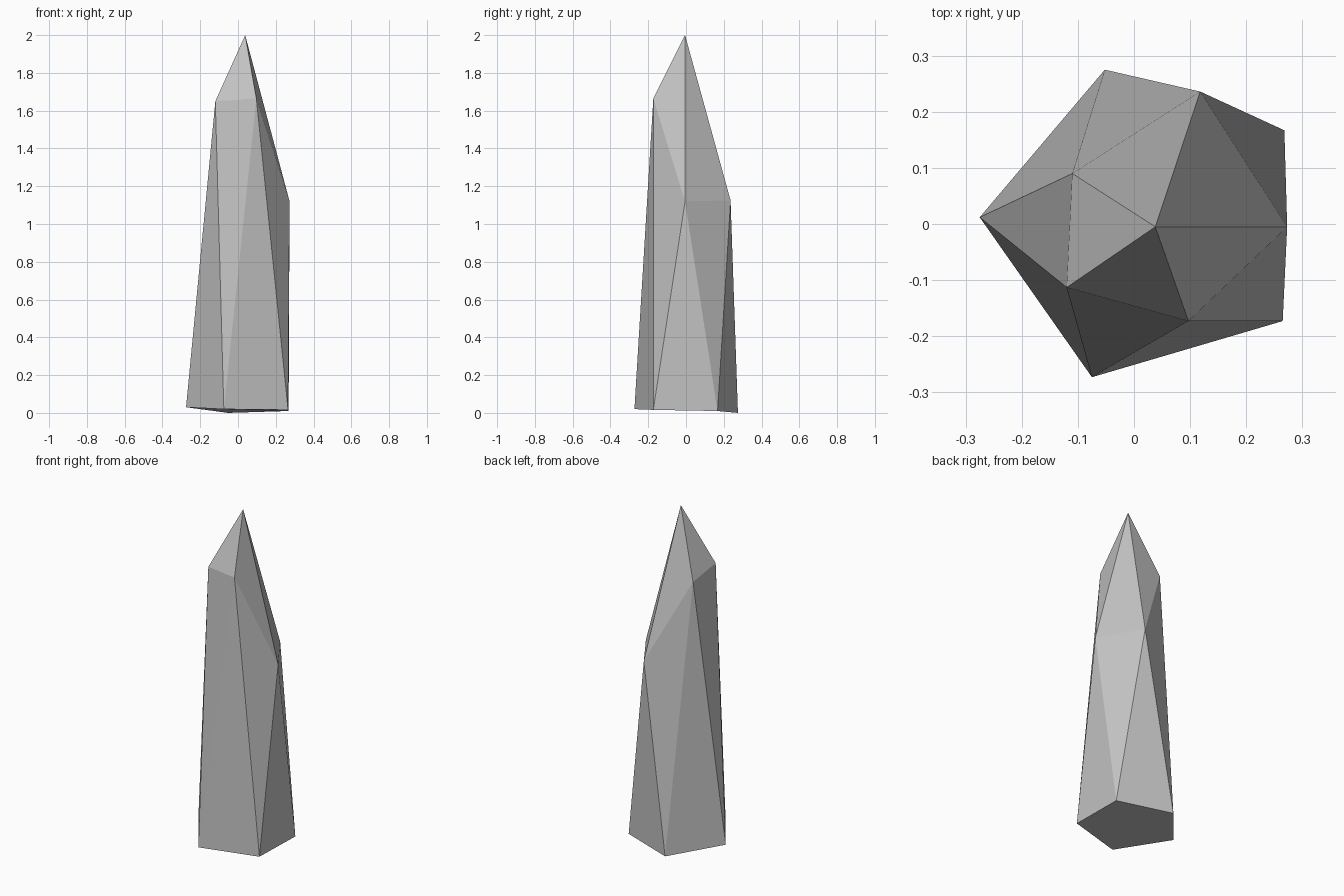
import bpy
import bmesh

cube = bpy.data.objects.get("Cube")
if cube:
    bpy.data.objects.remove(cube, do_unlink=True)

# Stone material
stone = bpy.data.materials.new("grey_stone")
stone.use_nodes = True
colour = (0.54, 0.54, 0.54, 1)
stone.diffuse_color = colour
stone.node_tree.nodes["Principled BSDF"].inputs["Base Color"].default_value = colour

# Irregular rings, both counter-clockwise seen from above
base_ring = [(-0.275, 0.012, 0.03), (-0.075, -0.273, 0.02), (0.265, -0.173, 0.016),
             (0.268, 0.167, 0.01), (-0.052, 0.275, 0)]
shoulder_ring = [(-0.11, 0.09, 1.61), (-0.12, -0.113, 1.65), (0.097, -0.173, 1.665),
                 (0.273, -0.005, 1.12), (0.118, 0.236, 1.125)]

bm = bmesh.new()
base = [bm.verts.new(p) for p in base_ring]
shoulder = [bm.verts.new(p) for p in shoulder_ring]
tip = bm.verts.new((0.038, -0.005, 2))

# Twisted sides and the pointed cap
count = len(base)
for i in range(count):
    j = (i + 1) % count
    bm.faces.new((base[i], shoulder[j], shoulder[i]))
    bm.faces.new((base[i], base[j], shoulder[j]))
    bm.faces.new((shoulder[i], shoulder[j], tip))

# Underside
bm.faces.new(base[::-1])
bmesh.ops.recalc_face_normals(bm, faces=bm.faces[:])

mesh = bpy.data.meshes.new("crystal_shard")
bm.to_mesh(mesh)
bm.free()
mesh.materials.append(stone)
shard = bpy.data.objects.new("crystal_shard", mesh)
bpy.context.collection.objects.link(shard)
